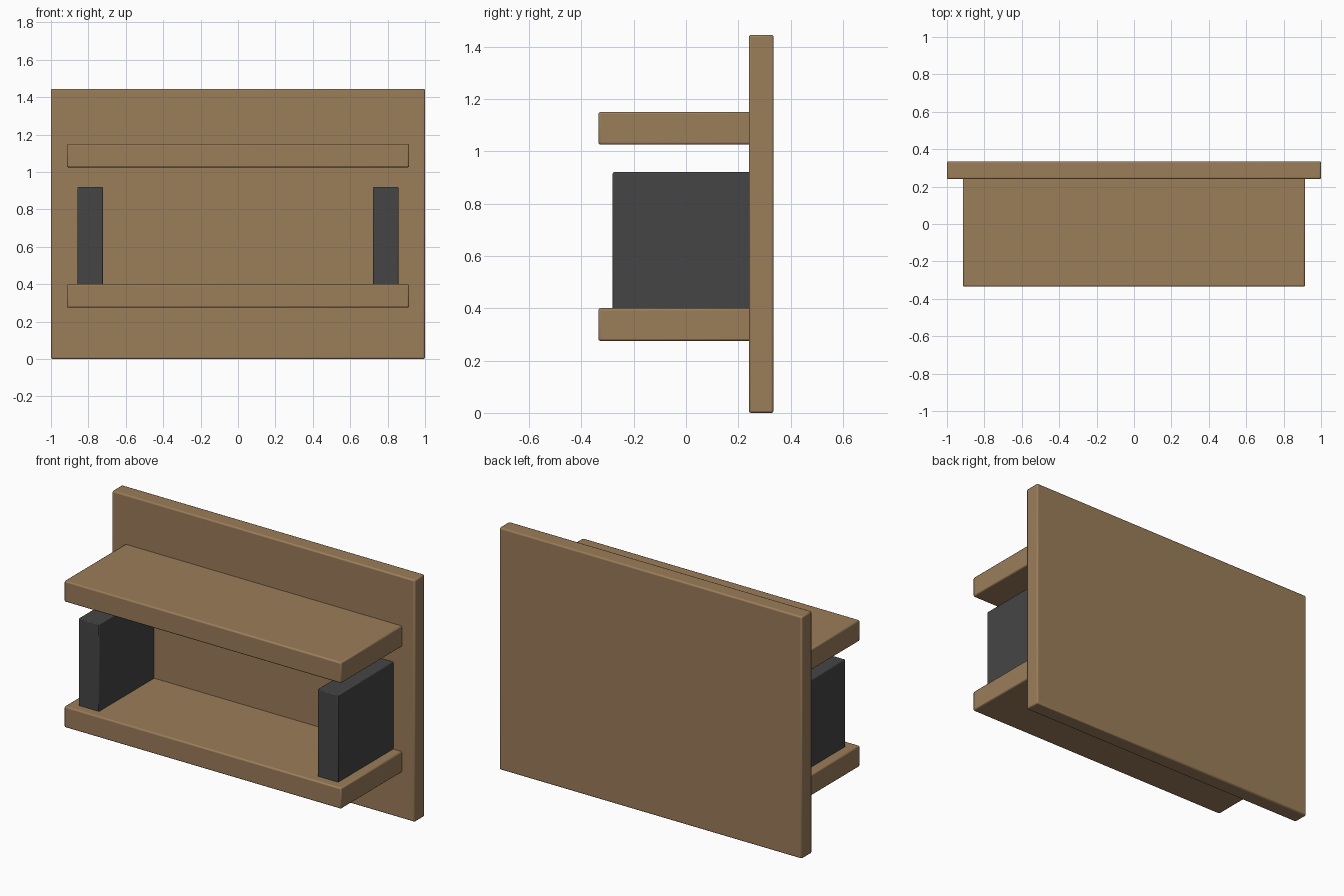
import bpy

if "Cube" in bpy.data.objects:
    bpy.data.objects.remove(bpy.data.objects["Cube"])


def material(name, color):
    m = bpy.data.materials.new(name)
    m.diffuse_color = (*color, 1.0)
    m.use_nodes = True
    m.node_tree.nodes["Principled BSDF"].inputs["Base Color"].default_value = m.diffuse_color
    return m


wood = material("brown_wood", (0.33, 0.205, 0.102))
dark = material("dark_grey", (0.06, 0.06, 0.06))


def box(name, lo, hi, mat, bevel=0.008):
    """Box between two corners with slightly rounded edges."""
    bpy.ops.mesh.primitive_cube_add(
        size=1, location=[(a + b) / 2 for a, b in zip(lo, hi)])
    ob = bpy.context.object
    ob.name = name
    ob.scale = [b - a for a, b in zip(lo, hi)]
    bpy.ops.object.transform_apply(location=False, rotation=False, scale=True)
    ob.data.materials.append(mat)
    mod = ob.modifiers.new("rounded_edges", "BEVEL")
    mod.width = bevel
    mod.segments = 2
    bpy.ops.object.shade_smooth_by_angle()
    return ob


# Upright back panel
box("back_panel", (-1, 0.24, 0), (1, 0.335, 1.445), wood)

# Two shelves, reaching just into the panel
for name, z in (("lower_shelf", 0.275), ("upper_shelf", 1.025)):
    box(name, (-0.915, -0.335, z), (0.915, 0.25, z + 0.125), wood)

# Dark upright blocks standing on the lower shelf
for name, x in (("left_block", -0.79), ("right_block", 0.79)):
    box(name, (x - 0.068, -0.28, 0.39), (x + 0.068, 0.25, 0.92), dark, 0.005)
